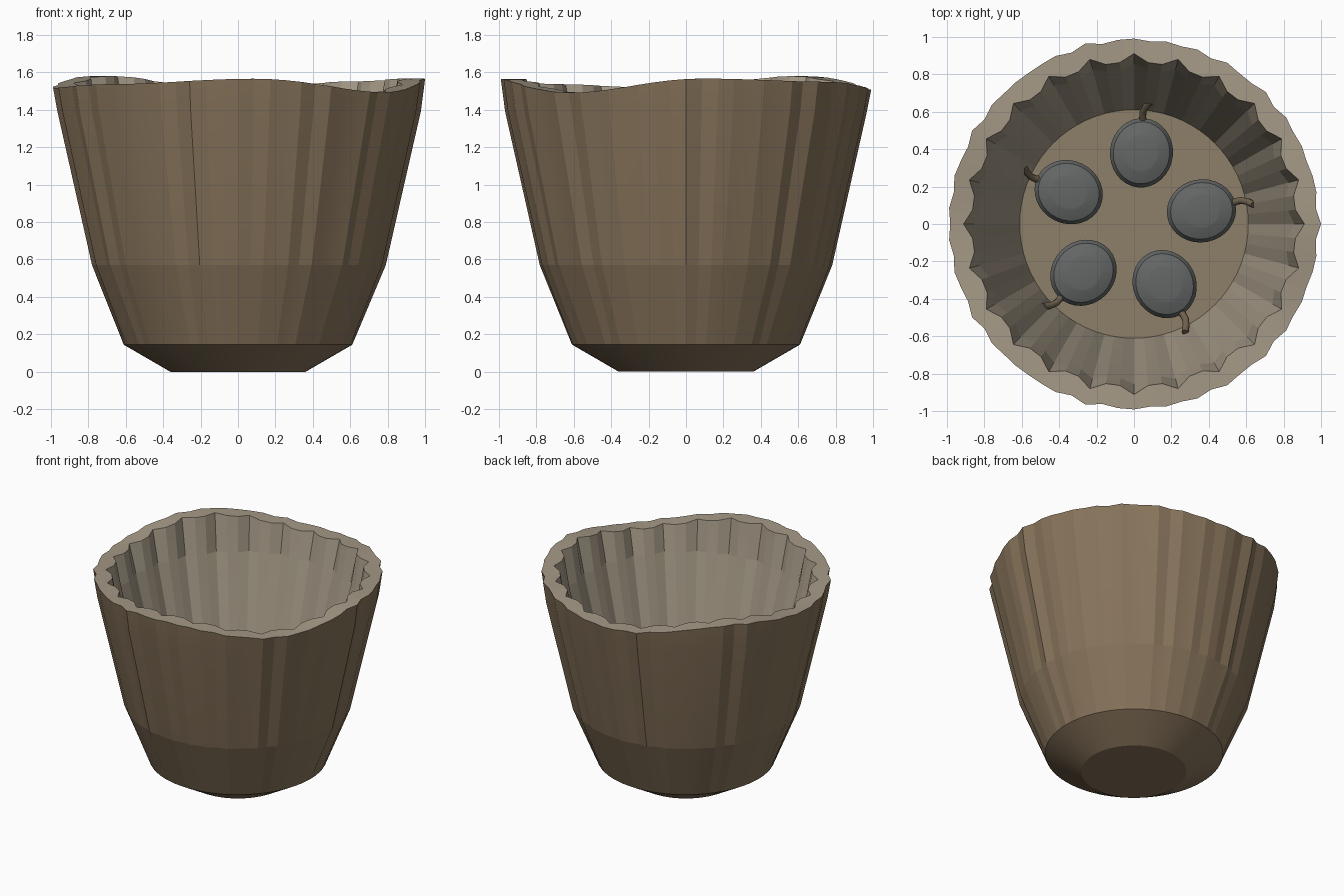
import bpy, bmesh, math
from mathutils import Vector, Matrix

if "Cube" in bpy.data.objects:
    bpy.data.objects.remove(bpy.data.objects["Cube"])

N, FLUTES = 72, 24
FLOOR_Z = 0.4


def material(name, rgb):
    m = bpy.data.materials.new(name)
    m.diffuse_color = (*rgb, 1)
    m.use_nodes = True
    m.node_tree.nodes["Principled BSDF"].inputs["Base Color"].default_value = m.diffuse_color
    return m


OUTER = material("bark_brown", (0.245, 0.175, 0.105))
INNER = material("pale_taupe", (0.375, 0.32, 0.24))
FLOOR = material("floor_tan", (0.27, 0.215, 0.14))
STONE = material("slate_grey", (0.125, 0.135, 0.13))
CORD = material("cord_brown", (0.16, 0.12, 0.075))


def finish(name, bm, mats):
    bmesh.ops.recalc_face_normals(bm, faces=bm.faces)
    me = bpy.data.meshes.new(name)
    bm.to_mesh(me)
    bm.free()
    ob = bpy.data.objects.new(name, me)
    bpy.context.collection.objects.link(ob)
    for m in mats:
        me.materials.append(m)
    return ob


def smooth(ob, angle):
    bpy.ops.object.select_all(action='DESELECT')
    ob.select_set(True)
    bpy.context.view_layer.objects.active = ob
    bpy.ops.object.shade_smooth_by_angle(angle=math.radians(angle))


def bridge(bm, a, b, mat=0):
    n = len(a)
    for i in range(n):
        bm.faces.new((a[i], a[(i + 1) % n], b[(i + 1) % n], b[i])).material_index = mat


# Wavy rim height: (angle in degrees, z), eased between the points
RIM = [(-85, 1.565), (-38, 1.492), (5, 1.567), (48, 1.55), (92, 1.507),
       (140, 1.58), (185, 1.515), (230, 1.537), (275, 1.565)]


def rim_z(deg):
    deg = (deg + 85) % 360 - 85
    for (a, za), (b, zb) in zip(RIM, RIM[1:]):
        if a <= deg <= b:
            t = (1 - math.cos(math.pi * (deg - a) / (b - a))) / 2
            return za + (zb - za) * t


# Fluted cup: radius, z (None = wavy rim), regular and irregular flute depth,
# material of the band above
PROFILE = [(0.36, 0.0, 0, 0, 0), (0.61, 0.145, 0, 0, 0), (0.778, 0.57, 0.004, 0.007, 0),
           (0.962, 1.39, 0.005, 0.009, 0), (0.985, None, 0.005, 0.009, 1),
           (0.88, None, 0.03, 0, 1), (0.835, 1.31, 0.02, 0, 1), (0.61, FLOOR_Z, 0, 0, 1)]


def build_cup():
    bm = bmesh.new()
    rings = []
    for r, z, depth, rough, _ in PROFILE:
        ring = []
        for i in range(N):
            a = 2 * math.pi * i / N
            rr = r + depth * math.cos(FLUTES * a) + rough * math.cos(31 * a)
            zz = rim_z(math.degrees(a)) if z is None else z
            ring.append(bm.verts.new((rr * math.cos(a), rr * math.sin(a), zz)))
        rings.append(ring)
    for k in range(len(rings) - 1):
        bridge(bm, rings[k], rings[k + 1], PROFILE[k][4])
    bm.faces.new(rings[0]).material_index = 0
    bm.faces.new(rings[-1]).material_index = 2
    smooth(finish("fluted_cup", bm, [OUTER, INNER, FLOOR]), 8)


build_cup()

# Lens-shaped pebbles on the floor: radius and height from the floor
LENS = [(0.10, 0.0), (0.15, 0.02), (0.17, 0.05), (0.17, 0.062),
        (0.152, 0.092), (0.095, 0.115), (0.085, 0.117)]


def pebble(i, deg, dist):
    bm = bmesh.new()
    rings = [[bm.verts.new((1.09 * r * math.cos(math.tau * k / 32),
                            0.99 * r * math.sin(math.tau * k / 32), z))
              for k in range(32)] for r, z in LENS]
    for a, b in zip(rings, rings[1:]):
        bridge(bm, a, b)
    bm.faces.new(rings[0])
    bm.faces.new(rings[-1])
    place = Matrix.Rotation(math.radians(deg), 4, 'Z') @ Matrix.Translation((dist, 0, FLOOR_Z))
    bm.transform(place)
    smooth(finish(f"pebble_{i}", bm, [STONE]), 15)

    # Short curved cord tying the pebble to the wall
    cu = bpy.data.curves.new(f"cord_{i}", 'CURVE')
    cu.dimensions = '3D'
    cu.bevel_depth = 0.019
    cu.bevel_resolution = 2
    cu.use_fill_caps = True
    sp = cu.splines.new('POLY')
    pts = [(0.15, 0, 0.05), (0.19, 0.014, 0.07), (0.22, 0.014, 0.095),
           (0.25, 0.002, 0.125), (0.28, -0.02, 0.16)]
    sp.points.add(len(pts) - 1)
    for p, co in zip(sp.points, pts):
        p.co = (*(place @ Vector(co)), 1)
    cu.materials.append(CORD)
    bpy.context.collection.objects.link(bpy.data.objects.new(f"cord_{i}", cu))


for i, (deg, dist) in enumerate([(84, 0.382), (11, 0.367), (-63, 0.36),
                                 (-136, 0.375), (154, 0.388)]):
    pebble(i + 1, deg, dist)
